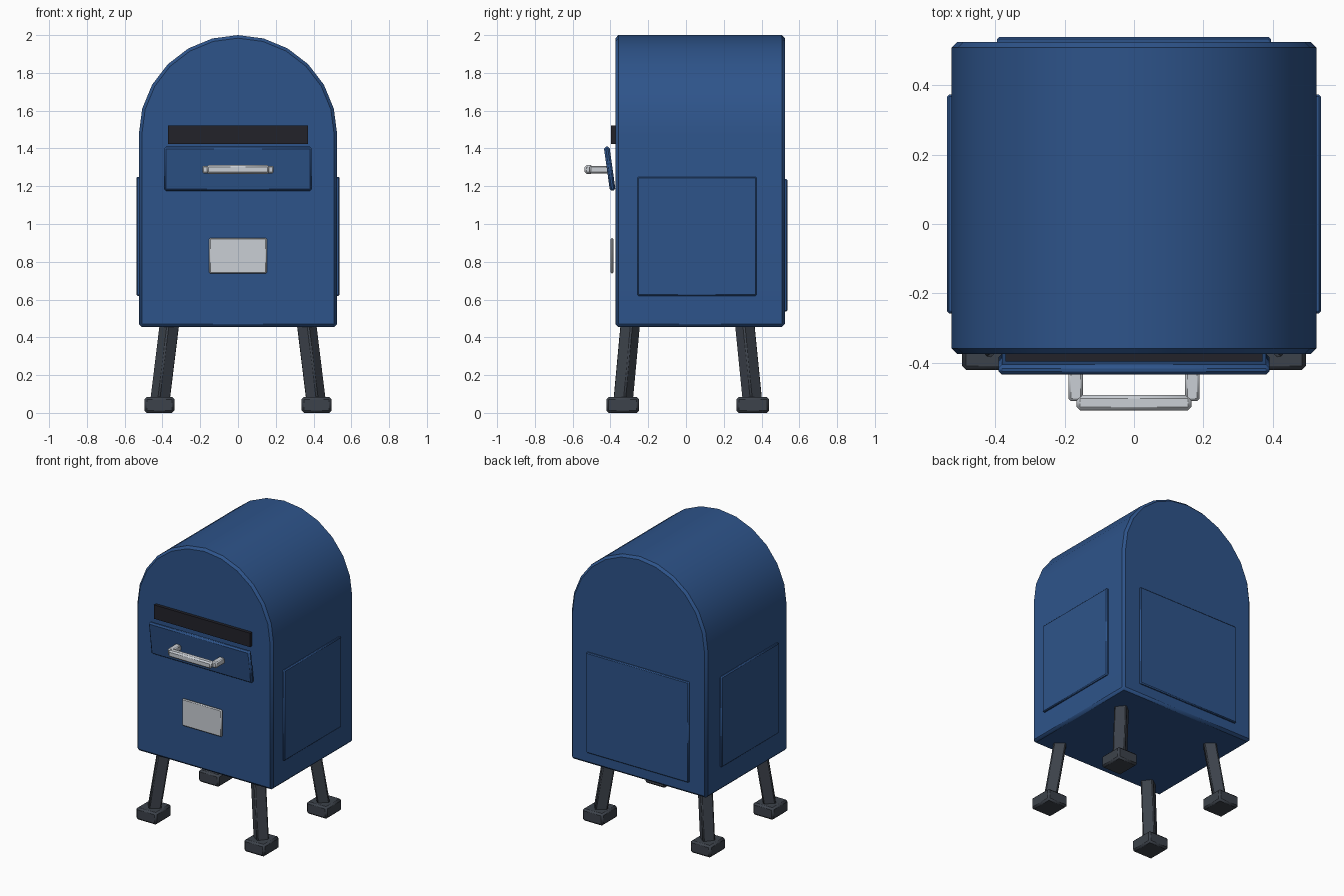
import bpy, bmesh
from math import pi, sin, cos, radians
from mathutils import Vector, Matrix

cube = bpy.data.objects.get("Cube")
if cube:
    bpy.data.objects.remove(cube, do_unlink=True)


def material(name, rgb):
    m = bpy.data.materials.new(name)
    m.use_nodes = True
    m.diffuse_color = (*rgb, 1)
    m.node_tree.nodes["Principled BSDF"].inputs["Base Color"].default_value = (*rgb, 1)
    return m


BLUE = material("postal_blue", (0.027, 0.088, 0.255))
METAL = material("pale_metal", (0.59, 0.62, 0.66))
IRON = material("dark_iron", (0.046, 0.055, 0.07))
BLACK = material("slot_black", (0.016, 0.016, 0.023))


def finish(name, bm, mat, bevel):
    """Turn a bmesh into a chamfered object shaded smooth by angle."""
    bmesh.ops.recalc_face_normals(bm, faces=bm.faces)
    mesh = bpy.data.meshes.new(name)
    bm.to_mesh(mesh)
    bm.free()
    mesh.materials.append(mat)
    ob = bpy.data.objects.new(name, mesh)
    bpy.context.collection.objects.link(ob)
    if bevel:
        mod = ob.modifiers.new("chamfer", 'BEVEL')
        mod.width = bevel
        mod.segments = 1
        mod.limit_method = 'ANGLE'
        mod.angle_limit = radians(30)
    bpy.ops.object.select_all(action='DESELECT')
    ob.select_set(True)
    bpy.context.view_layer.objects.active = ob
    bpy.ops.object.shade_smooth_by_angle(angle=radians(30))
    return ob


def box(name, center, size, mat, bevel=0.0, rot=Matrix()):
    bm = bmesh.new()
    xform = Matrix.Translation(center) @ rot.to_4x4() @ Matrix.Diagonal((*size, 1))
    bmesh.ops.create_cube(bm, size=1, matrix=xform)
    return finish(name, bm, mat, bevel)


# Arched body: straight sides with a half-round top, extruded front to back
R, SPRING, BASE = 0.525, 1.475, 0.455
FRONT, BACK, STEPS = -0.374, 0.524, 12
profile = [(-R, BASE), (R, BASE)]
profile += [(R * cos(pi * i / STEPS), SPRING + R * sin(pi * i / STEPS)) for i in range(STEPS + 1)]
bm = bmesh.new()
face = bm.faces.new([bm.verts.new((x, FRONT, z)) for x, z in profile])
ext = bmesh.ops.extrude_face_region(bm, geom=[face])
verts = [g for g in ext["geom"] if isinstance(g, bmesh.types.BMVert)]
bmesh.ops.translate(bm, verts=verts, vec=(0, BACK - FRONT, 0))
finish("body", bm, BLUE, 0.016)

# Raised panels on the sides and back
for side, sx in (("left", 1), ("right", -1)):
    box(side + "_panel", (sx * 0.525, 0.058, 0.935), (0.026, 0.63, 0.63), BLUE, 0.006)
box("back_panel", (0, 0.525, 0.887), (0.79, 0.026, 0.70), BLUE, 0.006)

# Mail slot, tilted flap and label plate on the front
box("mail_slot", (0, -0.383, 1.472), (0.74, 0.026, 0.097), BLACK)
tilt = Matrix.Rotation(radians(8), 3, 'X')
box("flap", (0, -0.404, 1.293), (0.78, 0.03, 0.235), BLUE, 0.01, tilt)
box("label_plate", (0, -0.392, 0.832), (0.305, 0.016, 0.188), METAL, 0.006)

# Pull handle
box("handle_bar", (0, -0.515, 1.289), (0.33, 0.044, 0.046), METAL, 0.01)
for side, sx in (("left", 1), ("right", -1)):
    box(side + "_handle_post", (sx * 0.168, -0.46, 1.288), (0.042, 0.1, 0.04), METAL, 0.007)

# Splayed legs, turned towards the corners, with block feet
for side, sx in (("left", 1), ("right", -1)):
    for end, foot_y, top_y in (("front", -0.335, -0.295), ("back", 0.354, 0.311)):
        foot = Vector((sx * 0.416, foot_y, 0.04))
        top = Vector((sx * 0.363, top_y, 0.47))
        up = (top - foot).normalized()
        out = Vector((foot.x - top.x, foot.y - top.y, 0))
        across = up.cross(out).normalized()
        frame = Matrix((across.cross(up), across, up)).transposed()
        box(f"{end}_{side}_leg", (foot + top) / 2, (0.08, 0.08, (top - foot).length),
            IRON, 0.008, frame)
        box(f"{end}_{side}_foot", (foot.x, foot.y, 0.042), (0.158, 0.172, 0.084), IRON, 0.012)
